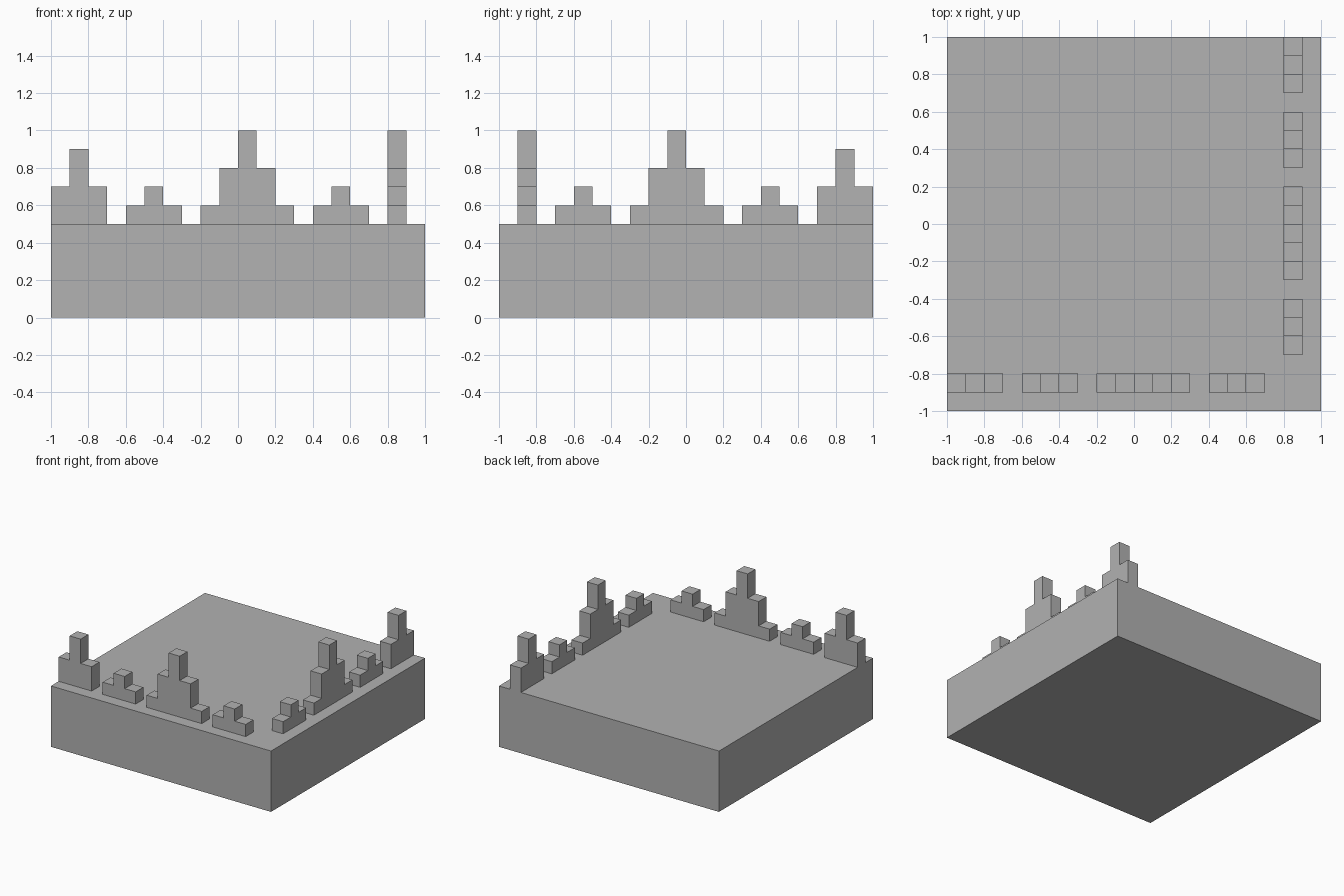
import bpy
import bmesh
from mathutils import Matrix, Vector
from math import radians

cube = bpy.data.objects.get("Cube")
if cube:
    bpy.data.objects.remove(cube, do_unlink=True)

STEP = 0.1   # block size
DECK = 0.5   # top of the base slab

# Single stone colour
stone = bpy.data.materials.new("stone grey")
stone.use_nodes = True
grey = (0.445, 0.445, 0.445, 1)
stone.diffuse_color = grey
stone.node_tree.nodes["Principled BSDF"].inputs["Base Color"].default_value = grey


def add_object(name, bm):
    bmesh.ops.recalc_face_normals(bm, faces=bm.faces)
    mesh = bpy.data.meshes.new(name)
    bm.to_mesh(mesh)
    bm.free()
    mesh.materials.append(stone)
    obj = bpy.data.objects.new(name, mesh)
    bpy.context.collection.objects.link(obj)
    return obj


def stepped_tower(name, start, heights, placement):
    """Extrude a stepped silhouette, one block thick, along a wall line."""
    points = [(start, 0)]
    for i, h in enumerate(heights):
        left = start + i * STEP
        points += [(left, h * STEP), (left + STEP, h * STEP)]
    points.append((start + len(heights) * STEP, 0))
    # Neighbouring columns always differ in height, so no points repeat
    bm = bmesh.new()
    face = bm.faces.new([bm.verts.new((x, 0, z)) for x, z in points])
    side = bmesh.ops.extrude_face_region(bm, geom=[face])
    moved = [v for v in side["geom"] if isinstance(v, bmesh.types.BMVert)]
    bmesh.ops.translate(bm, verts=moved, vec=Vector((0, STEP, 0)))
    bm.transform(placement)
    return add_object(name, bm)


# Base slab
bm = bmesh.new()
bmesh.ops.create_cube(bm, size=1)
bm.transform(Matrix.Translation((0, 0, DECK / 2)) @ Matrix.Diagonal((2, 2, DECK, 1)))
add_object("base_slab", bm)

# Tower silhouettes, in blocks
corner, small, large = (2, 4, 2), (1, 2, 1), (1, 3, 5, 3, 1)

# Front row runs along x, left row runs along y
front = Matrix.Translation((0, -0.9, DECK))
left = Matrix.Translation((0.9, 0, DECK)) @ Matrix.Rotation(radians(90), 4, "Z")
rows = {
    "front": (front, [(-1, corner), (-0.6, small), (-0.2, large), (0.4, small)]),
    "left": (left, [(-0.7, small), (-0.3, large), (0.3, small), (0.7, corner)]),
}
for row, (placement, towers) in rows.items():
    for number, (start, heights) in enumerate(towers, 1):
        stepped_tower(f"{row}_tower_{number}", start, heights, placement)
